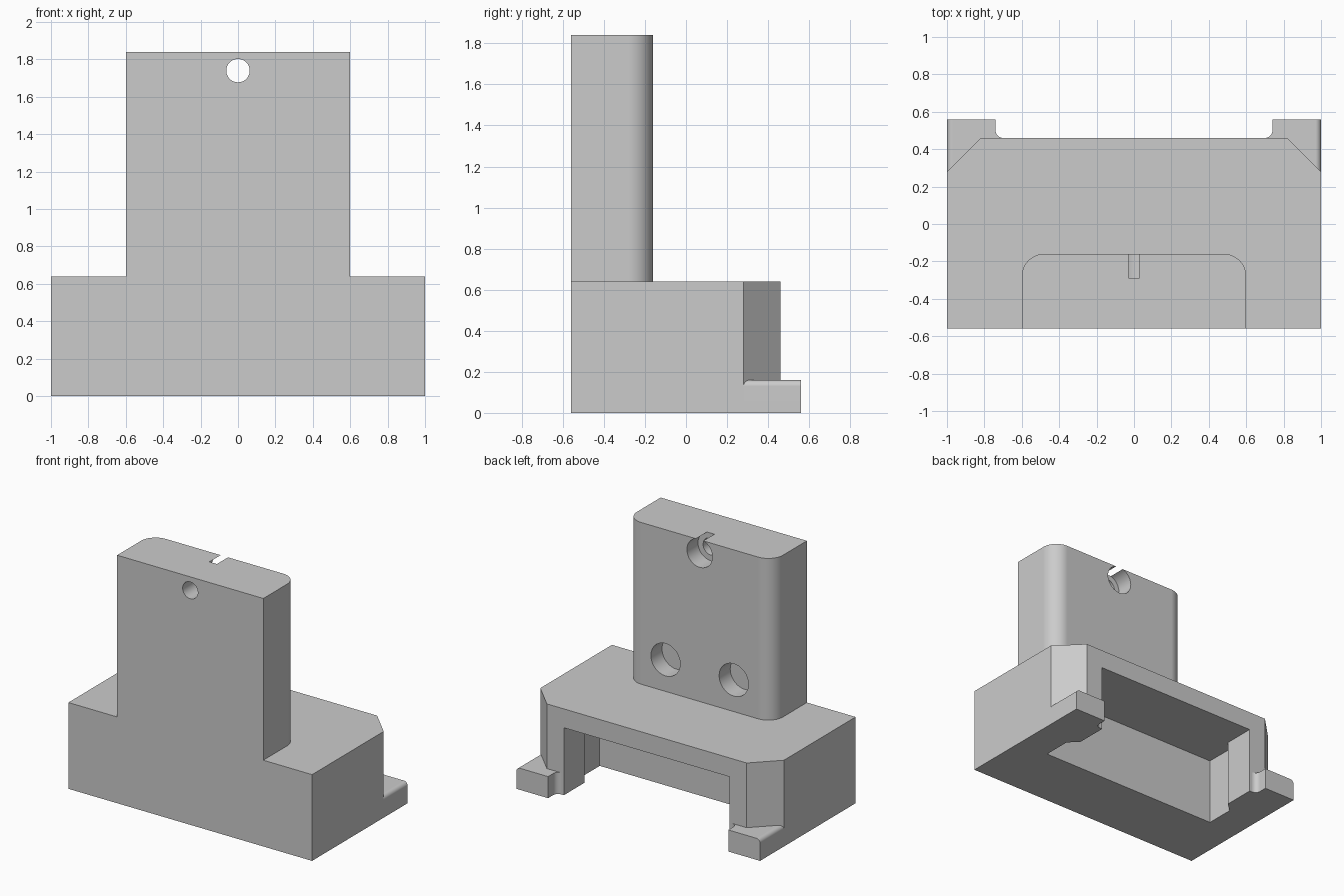
import bpy
import bmesh
from math import cos, sin, radians

cube = bpy.data.objects.get("Cube")
if cube:
    bpy.data.objects.remove(cube, do_unlink=True)

grey = bpy.data.materials.new("plain_grey")
grey.use_nodes = True
colour = (0.6, 0.6, 0.6, 1)
grey.diffuse_color = colour
for node in grey.node_tree.nodes:
    if node.type == 'BSDF_PRINCIPLED':
        node.inputs["Base Color"].default_value = colour


def arc(cx, cy, r, start, end, steps=12):
    angles = [radians(start + (end - start) * i / steps) for i in range(steps + 1)]
    return [(cx + r * cos(a), cy + r * sin(a)) for a in angles]


def mirrored(half):
    return half + [(-x, y) for x, y in reversed(half)]


def prism(name, outline, low, high, rounded=None, radius=0.03):
    """Extrude a plan outline upwards, optionally rounding the chosen edges."""
    bm = bmesh.new()
    face = bm.faces.new([bm.verts.new((x, y, low)) for x, y in outline])
    top = bmesh.ops.extrude_face_region(bm, geom=[face])["geom"]
    bmesh.ops.translate(bm, vec=(0, 0, high - low),
                        verts=[g for g in top if isinstance(g, bmesh.types.BMVert)])
    bmesh.ops.recalc_face_normals(bm, faces=bm.faces[:])
    if rounded:
        bmesh.ops.bevel(bm, geom=[e for e in bm.edges if rounded(e)], offset=radius,
                        segments=8, profile=0.5, affect='EDGES')
    mesh = bpy.data.meshes.new(name)
    bm.to_mesh(mesh)
    bm.free()
    mesh.materials.append(grey)
    obj = bpy.data.objects.new(name, mesh)
    bpy.context.collection.objects.link(obj)
    return obj


def bore(x, z, r, front, back):
    """Cylinder cutter running along y."""
    bpy.ops.mesh.primitive_cylinder_add(
        vertices=64, radius=r, depth=back - front,
        location=(x, (front + back) / 2, z), rotation=(radians(90), 0, 0))
    cutter = bpy.context.object
    cutter.data.materials.append(grey)
    return cutter


def activate(obj):
    bpy.ops.object.select_all(action='DESELECT')
    obj.select_set(True)
    bpy.context.view_layer.objects.active = obj


def cut(obj, cutter):
    cutter.hide_render = True
    mod = obj.modifiers.new("cut", 'BOOLEAN')
    mod.operation = 'DIFFERENCE'
    mod.solver = 'EXACT'
    mod.object = cutter
    activate(obj)
    bpy.ops.object.modifier_apply(modifier=mod.name)
    bpy.data.objects.remove(cutter, do_unlink=True)


def finish(obj):
    activate(obj)
    bpy.ops.object.shade_smooth_by_angle(angle=radians(30))
    mod = obj.modifiers.new("even_normals", 'WEIGHTED_NORMAL')
    mod.keep_sharp = True


# Base block with chamfered rear corners and a recess open below and behind
base = prism("base_block", mirrored([(1, -0.56), (1, 0.28), (0.82, 0.46)]), 0, 0.64)
recess = prism("recess_cutter", mirrored(
    [(0.75, -0.06), (0.75, 0.155), (0.68, 0.22), (0.68, 0.7)]), -0.2, 0.5)
cut(base, recess)
finish(base)

# Upright block with rounded rear corners
upright = prism("upright_block", mirrored(
    [(0.6, -0.56)] + arc(0.48, -0.28, 0.12, 0, 90)), 0.64, 1.84)

# Through hole, its counterbore breaking the top, and two blind holes
cut(upright, bore(0, 1.74, 0.0625, -0.7, 0))
cut(upright, bore(0, 1.74, 0.1045, -0.29, 0))
for side in (-1, 1):
    cut(upright, bore(side * 0.28, 0.875, 0.12, -0.29, 0))
finish(upright)


# Rear feet with a filleted inner corner and rounded outer top edge
def outer_top(edge):
    return all(abs(v.co.x) > 0.999 and v.co.z > 0.15 for v in edge.verts)


plan = arc(0.70, 0.50, 0.04, -90, 0, 8) + [(0.74, 0.56), (1, 0.56), (1, 0.28), (0.82, 0.46)]
for name, side in (("left_foot", 1), ("right_foot", -1)):
    finish(prism(name, [(side * x, y) for x, y in plan], 0, 0.16, rounded=outer_top))
